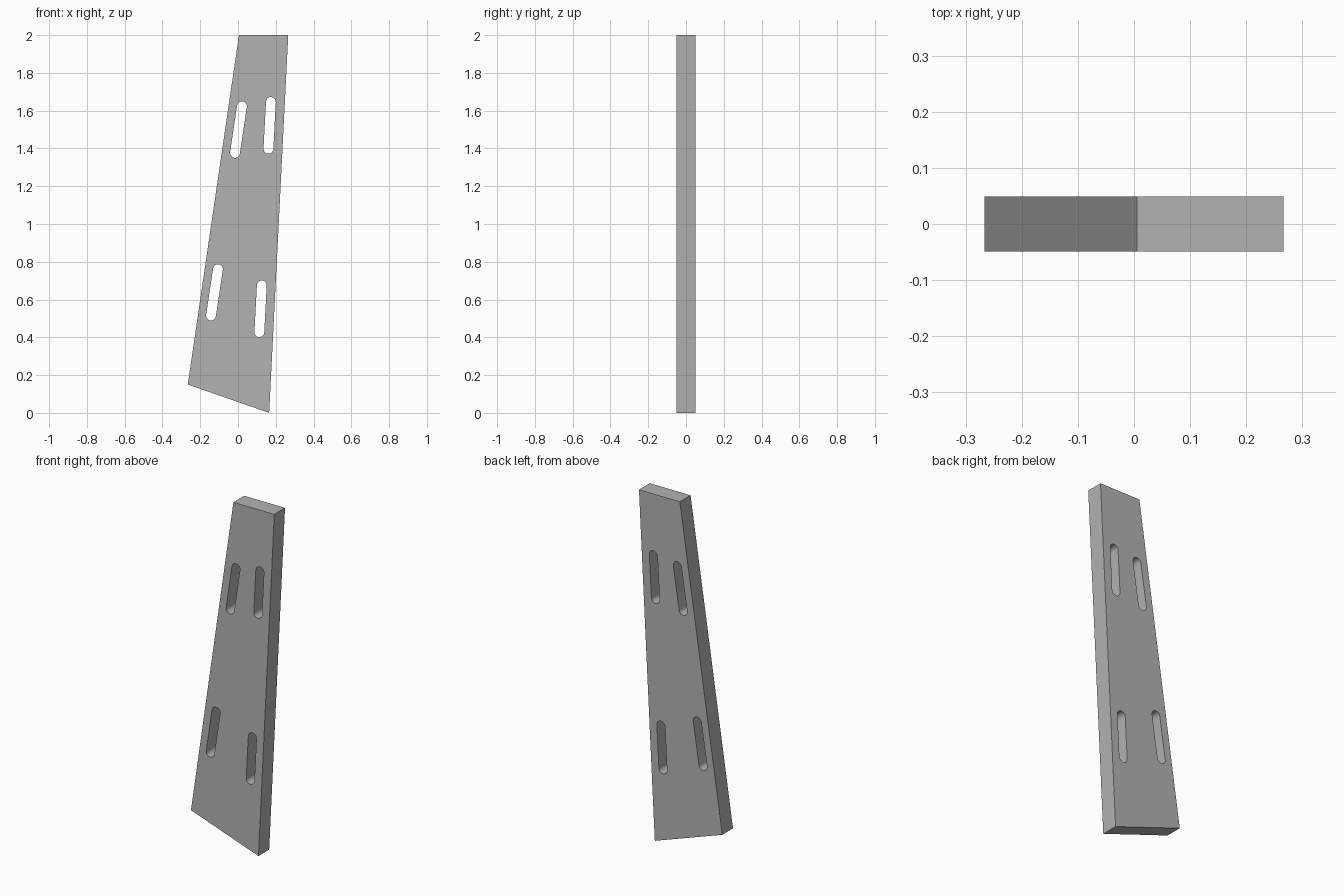
import bpy
from math import cos, sin, pi, atan2, radians

cube = bpy.data.objects.get("Cube")
if cube:
    bpy.data.objects.remove(cube)

HALF_DEPTH = 0.049
SLOT_RADIUS = 0.026
ARC_STEPS = 12


def slot_points(bottom, top):
    """Rounded slot outline around the line from bottom to top."""
    angle = atan2(top[1] - bottom[1], top[0] - bottom[0])
    points = []
    for centre, start in ((top, angle - pi / 2), (bottom, angle + pi / 2)):
        for i in range(ARC_STEPS + 1):
            a = start + pi * i / ARC_STEPS
            points.append((centre[0] + SLOT_RADIUS * cos(a),
                           centre[1] + SLOT_RADIUS * sin(a)))
    return points


def add_outline(curve, points):
    spline = curve.splines.new("POLY")
    spline.points.add(len(points) - 1)
    for p, (x, z) in zip(spline.points, points):
        p.co = (x, z, 0, 1)
    spline.use_cyclic_u = True


# Tapered board outline
board = [(-0.266, 0.15), (0.165, 0), (0.266, 2), (0.005, 2)]

# Slot end centres: left pair follow the left edge, right pair the right edge
slots = [((-0.016, 1.376), (0.021, 1.624)),
         ((0.161, 1.398), (0.174, 1.646)),
         ((-0.143, 0.515), (-0.106, 0.761)),
         ((0.113, 0.427), (0.126, 0.675))]

curve = bpy.data.curves.new("slotted_board", "CURVE")
curve.dimensions = "2D"
curve.fill_mode = "BOTH"
curve.extrude = HALF_DEPTH
add_outline(curve, board)
for bottom, top in slots:
    add_outline(curve, slot_points(bottom, top))

# Stand the board upright and turn it into a mesh
obj = bpy.data.objects.new("slotted_board", curve)
bpy.context.collection.objects.link(obj)
obj.rotation_euler.x = radians(90)
bpy.ops.object.select_all(action="DESELECT")
obj.select_set(True)
bpy.context.view_layer.objects.active = obj
bpy.ops.object.convert(target="MESH")
bpy.ops.object.transform_apply(location=False, rotation=True, scale=False)

# Weld the caps to the walls
bpy.ops.object.mode_set(mode="EDIT")
bpy.ops.mesh.select_all(action="SELECT")
bpy.ops.mesh.remove_doubles(threshold=0.0001)
bpy.ops.mesh.normals_make_consistent(inside=False)
bpy.ops.object.mode_set(mode="OBJECT")
bpy.ops.object.shade_smooth_by_angle(angle=radians(30))

# Plain grey finish
grey = bpy.data.materials.new("mid_grey")
grey.use_nodes = True
colour = (0.45, 0.45, 0.45, 1)
grey.diffuse_color = colour
grey.node_tree.nodes["Principled BSDF"].inputs["Base Color"].default_value = colour
obj.data.materials.clear()
obj.data.materials.append(grey)
